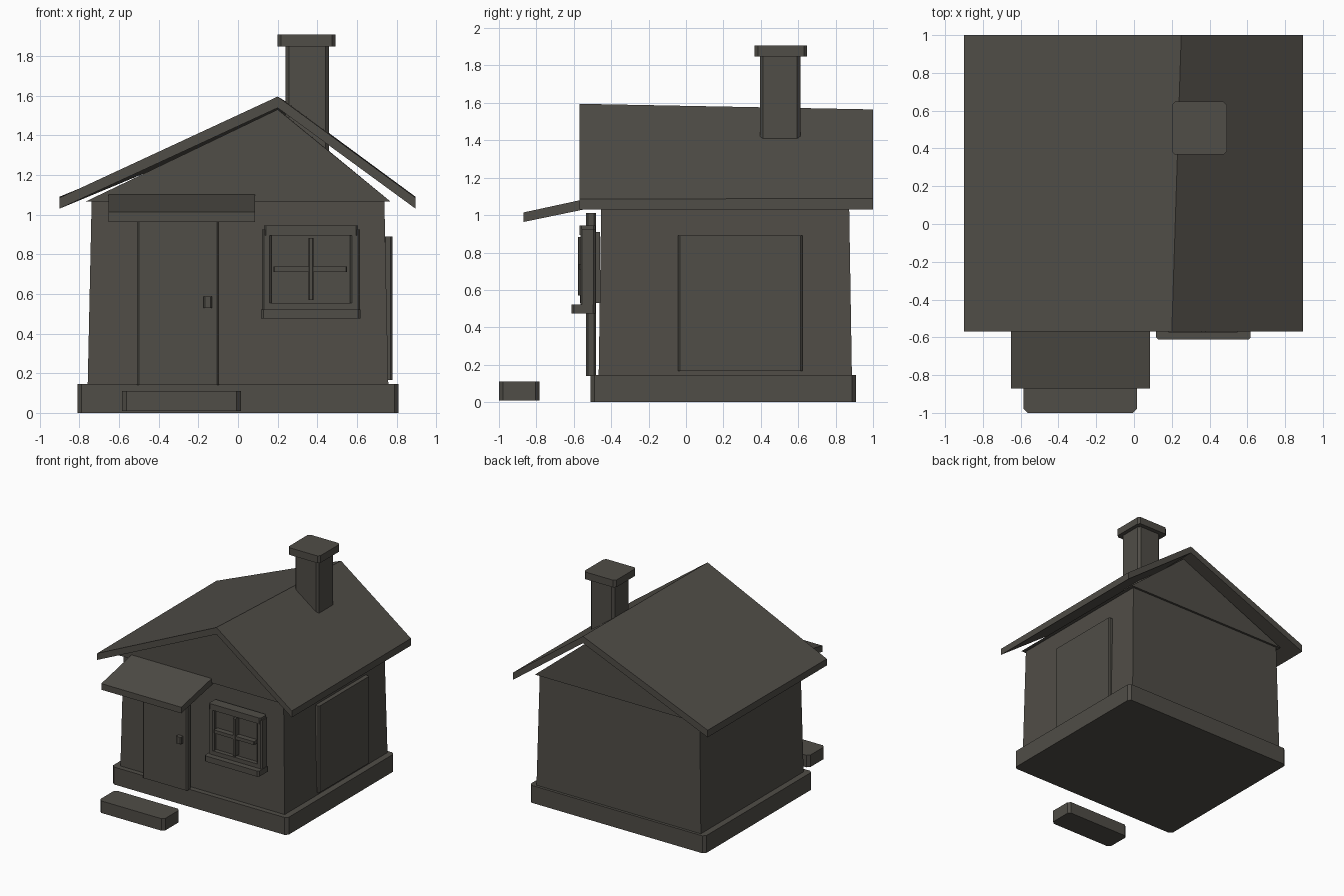
import bpy
import bmesh

cube = bpy.data.objects.get("Cube")
if cube:
    bpy.data.objects.remove(cube, do_unlink=True)

# One flat colour for the whole house
stone = bpy.data.materials.new("warm dark grey")
colour = (0.08, 0.074, 0.063, 1)
stone.diffuse_color = colour
stone.use_nodes = True
shader = stone.node_tree.nodes["Principled BSDF"]
shader.inputs["Base Color"].default_value = colour
shader.inputs["Roughness"].default_value = 0.9


def finish(name, bm):
    bmesh.ops.recalc_face_normals(bm, faces=bm.faces)
    mesh = bpy.data.meshes.new(name)
    bm.to_mesh(mesh)
    bm.free()
    mesh.materials.append(stone)
    obj = bpy.data.objects.new(name, mesh)
    bpy.context.collection.objects.link(obj)
    return obj


def loft(name, start, end):
    """Solid between two matching outlines."""
    bm = bmesh.new()
    a = [bm.verts.new(p) for p in start]
    b = [bm.verts.new(p) for p in end]
    bm.faces.new(a)
    bm.faces.new(b[::-1])
    for i in range(len(a)):
        j = (i + 1) % len(a)
        bm.faces.new((a[i], b[i], b[j], a[j]))
    return finish(name, bm)


def box(name, xs, ys, zs, bevel=0.0):
    """Box from its extents, with its upright edges chamfered."""
    bm = bmesh.new()
    bmesh.ops.create_cube(bm, size=1)
    for v in bm.verts:
        v.co = [r[0] if c < 0 else r[1] for c, r in zip(v.co, (xs, ys, zs))]
    if bevel:
        upright = [e for e in bm.edges
                   if abs(e.verts[0].co.z - e.verts[1].co.z) > 1e-4]
        bmesh.ops.bevel(bm, geom=upright, offset=bevel, segments=1,
                        affect='EDGES')
    return finish(name, bm)


def rectangle(x, front, back, z):
    return [(-x, front, z), (x, front, z), (x, back, z), (-x, back, z)]


def at_y(outline, y):
    return [(x, y, z) for x, z in outline]


# Foundation and tapering walls
box("foundation", (-0.81, 0.81), (-0.51, 0.91), (0, 0.145), 0.022)
loft("walls", rectangle(0.758, -0.467, 0.887, 0.14),
     rectangle(0.738, -0.453, 0.872, 1.07))

# Gable block under the roof
loft("gable", at_y([(-0.77, 1.065), (0.77, 1.065), (0.2, 1.53)], -0.47),
     at_y([(-0.77, 1.065), (0.77, 1.065), (0.235, 1.505)], 0.89))

# Roof slopes, with the ridge drifting and sagging towards the back
for name, eave in (("roof_left", -0.9), ("roof_right", 0.895)):
    front = [(eave, 1.03), (eave, 1.085), (0.2, 1.595), (0.2, 1.538)]
    back = [(eave, 1.03), (eave, 1.09), (0.25, 1.565), (0.25, 1.508)]
    loft(name, at_y(front, -0.57), at_y(back, 1.0))

# Chimney
box("chimney", (0.24, 0.46), (0.395, 0.612), (1.28, 1.86), 0.018)
box("chimney_cap", (0.2, 0.492), (0.367, 0.648), (1.847, 1.907), 0.018)

# Sloping porch canopy
canopy = [(-0.87, 0.963), (-0.87, 1.014), (-0.45, 1.105), (-0.45, 1.05)]
loft("porch_canopy", [(-0.652, y, z) for y, z in canopy],
     [(0.086, y, z) for y, z in canopy])

# Door, handle and step
box("door", (-0.51, -0.096), (-0.535, -0.48), (0.14, 1.01), 0.011)
box("door_handle", (-0.175, -0.13), (-0.568, -0.53), (0.53, 0.588), 0.008)
box("step", (-0.585, 0.015), (-1.0, -0.782), (0.01, 0.11), 0.022)

# Front window
box("window_pane", (0.15, 0.585), (-0.53, -0.46), (0.53, 0.91))
for name, xs in (("window_side_right", (0.12, 0.17)),
                 ("window_side_left", (0.565, 0.615))):
    box(name, xs, (-0.565, -0.485), (0.5, 0.925), 0.01)
box("window_head", (0.13, 0.605), (-0.57, -0.485), (0.895, 0.945), 0.01)
box("window_bottom_rail", (0.13, 0.605), (-0.565, -0.485), (0.515, 0.555))
box("window_sill", (0.117, 0.618), (-0.612, -0.485), (0.475, 0.522), 0.012)
box("window_bar_upright", (0.355, 0.38), (-0.578, -0.525), (0.57, 0.882), 0.005)
box("window_bar_level", (0.18, 0.55), (-0.575, -0.525), (0.71, 0.738), 0.005)

# Shutter panel on the left wall
box("side_panel", (0.735, 0.778), (-0.043, 0.622), (0.167, 0.89), 0.01)
